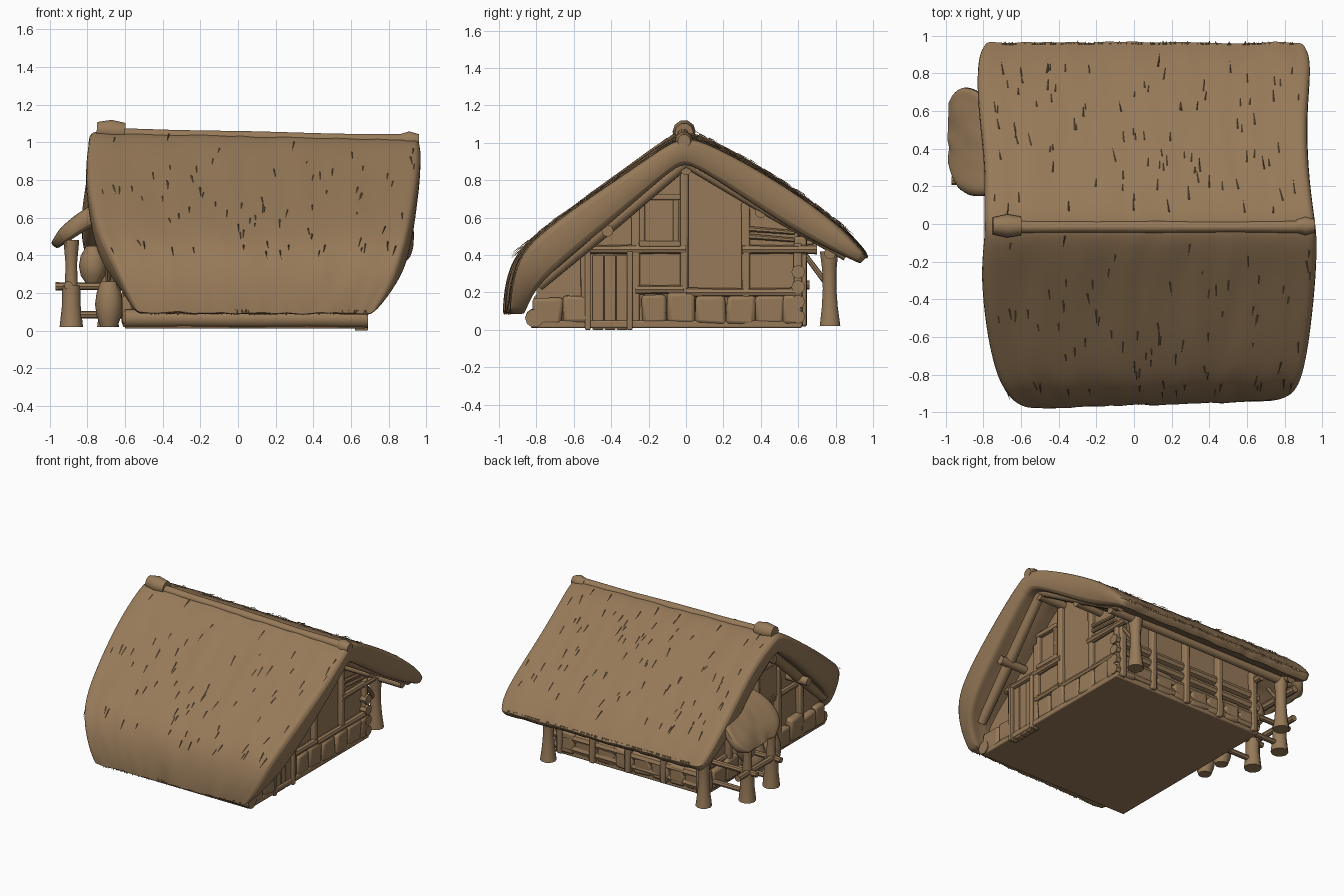
import bpy, bmesh, math, random
from mathutils import Vector

if "Cube" in bpy.data.objects:
    bpy.data.objects.remove(bpy.data.objects["Cube"])

random.seed(4)
R = random.uniform
brown = bpy.data.materials.new("weathered brown")
brown.diffuse_color = (0.31, 0.195, 0.10, 1)
brown.use_nodes = True
brown.node_tree.nodes["Principled BSDF"].inputs["Base Color"].default_value = brown.diffuse_color


def finish(name, bm, subsurf=0, bevel=0):
    bmesh.ops.recalc_face_normals(bm, faces=bm.faces)
    me = bpy.data.meshes.new(name)
    bm.to_mesh(me)
    bm.free()
    ob = bpy.data.objects.new(name, me)
    bpy.context.collection.objects.link(ob)
    me.materials.append(brown)
    if bevel:
        m = ob.modifiers.new("bevel", 'BEVEL')
        m.width, m.segments = bevel, 2
    if subsurf:
        m = ob.modifiers.new("smooth", 'SUBSURF')
        m.levels = m.render_levels = subsurf
    bpy.context.view_layer.objects.active = ob
    for o in bpy.context.selected_objects:
        o.select_set(False)
    ob.select_set(True)
    bpy.ops.object.shade_smooth_by_angle(angle=math.radians(40))
    return ob


def box(name, lo, hi, bevel=0.01, wobble=0.0):
    bm = bmesh.new()
    bmesh.ops.create_cube(bm, size=1)
    for v in bm.verts:
        v.co = Vector([(a + b) / 2 + c * (b - a) + R(-wobble, wobble)
                       for a, b, c in zip(lo, hi, v.co)])
    return finish(name, bm, bevel=bevel)


def pole(name, p, q, radii, sides=10):
    """Round timber from p to q, radii spaced evenly along it."""
    p, q = Vector(p), Vector(q)
    rot = (q - p).to_track_quat('Z', 'Y')
    bm = bmesh.new()
    rings = []
    for i, r in enumerate(radii):
        c = p.lerp(q, i / (len(radii) - 1))
        rings.append([bm.verts.new(c + rot @ Vector((r * math.cos(t), r * math.sin(t), 0)))
                      for t in [2 * math.pi * k / sides for k in range(sides)]])
    for a, b in zip(rings, rings[1:]):
        for k in range(sides):
            bm.faces.new((a[k], a[k - 1], b[k - 1], b[k]))
    bm.faces.new(rings[0])
    bm.faces.new(rings[-1])
    return finish(name, bm)


def slab(name, stations, place, n, rough):
    """Thick thatch: each station is (outer a, outer z, inner a, inner z, low end, high end)."""
    bm = bmesh.new()
    top, low = [], []
    for oa, oz, ia, iz, lo, hi in stations:
        t, l = [], []
        for k in range(n + 1):
            u = lo + (hi - lo) * k / n
            for row, a, z, x in ((t, oa, oz, u), (l, ia, iz, u * 0.985)):
                row.append(bm.verts.new(Vector(place(a, z, x)) + Vector([R(-rough, rough) for _ in range(3)])))
        top.append(t)
        low.append(l)
    for i in range(len(stations) - 1):
        for k in range(n):
            bm.faces.new((top[i][k], top[i][k + 1], top[i + 1][k + 1], top[i + 1][k]))
            bm.faces.new((low[i][k], low[i + 1][k], low[i + 1][k + 1], low[i][k + 1]))
        for k in (0, n):
            bm.faces.new((top[i][k], top[i + 1][k], low[i + 1][k], low[i][k]))
    for i in (0, -1):
        for k in range(n):
            bm.faces.new((top[i][k], top[i][k + 1], low[i][k + 1], low[i][k]))
    # keep the cut eaves a little crisp, leave the gable ends rounded
    crease = bm.edges.layers.float.new("crease_edge")
    rims = [set(r) for g in (top, low) for r in (g[0], g[-1])]
    for e in bm.edges:
        if any(e.verts[0] in r and e.verts[1] in r for r in rims):
            e[crease] = 0.5
    return finish(name, bm, subsurf=2)


# Main thatched roof: long front slope to the ground, shorter back slope
ROOF = [(-0.965, 0.09, -0.88, 0.09, -0.55, 0.73), (-0.955, 0.25, -0.82, 0.20, -0.63, 0.83),
        (-0.895, 0.42, -0.75, 0.28, -0.705, 0.89), (-0.75, 0.55, -0.65, 0.37, -0.765, 0.92),
        (-0.50, 0.725, -0.45, 0.54, -0.80, 0.955), (-0.25, 0.90, -0.22, 0.74, -0.82, 0.98),
        (-0.06, 1.04, -0.04, 0.90, -0.80, 0.98), (0.04, 1.05, 0.03, 0.90, -0.80, 0.965),
        (0.30, 0.92, 0.28, 0.74, -0.80, 0.93), (0.60, 0.733, 0.58, 0.53, -0.83, 0.925),
        (0.85, 0.543, 0.83, 0.41, -0.845, 0.95), (0.97, 0.40, 0.93, 0.36, -0.81, 0.92)]


def roof_place(a, z, x):
    front = max(0, -a - 0.8) / 0.2
    return (x, a + front * 0.035 * x, z - 0.02 * x * max(0, z))


slab("thatch_roof", ROOF, roof_place, 30, 0.007)

# Loose straw lying on the slopes and hanging at the eaves
bm = bmesh.new()


def straw(p, d, side, length, w):
    up = d.cross(side).normalized()
    if up.z < 0:
        up = -up
    tip = p + d * length + up * R(0.0, 0.008)
    a, b = bm.verts.new(p - side * w), bm.verts.new(p + side * w)
    c, e = bm.verts.new(p + up * w * 1.2), bm.verts.new(tip)
    for f in ((a, b, c), (a, c, e), (c, b, e), (b, a, e)):
        bm.faces.new(f)


def roof_point(i, f, g):
    s, t = ROOF[i], ROOF[i + 1]
    v = [a + (b - a) * f for a, b in zip(s, t)]
    return Vector(roof_place(v[0], v[1], v[4] + (v[5] - v[4]) * g))


for k in range(170):
    i = random.choice([2, 3, 4, 5, 7, 8, 8, 9, 9])
    g, f = R(0.02, 0.98), R(0, 1)
    d = (roof_point(i, 1, g) - roof_point(i, 0, g)).normalized()
    d = d if d.z < 0 else -d
    d = (d + Vector((R(-0.15, 0.15), 0, 0))).normalized()
    straw(roof_point(i, f, g), d, Vector((1, 0, 0)), R(0.04, 0.09), R(0.003, 0.005))
for k in range(110):
    g = R(0.04, 0.96)
    straw(roof_point(10, 0.93, g) + Vector((0, -0.015, 0)), Vector((R(-.3, .3), 0.5, -0.6)),
          Vector((1, 0, 0)), R(0.02, 0.045), 0.013)
    straw(roof_point(0, 0.10, g) + Vector((0, 0.018, 0)), Vector((R(-.3, .3), -0.3, -0.8)),
          Vector((1, 0, 0)), R(0.015, 0.035), 0.013)
finish("loose_straw", bm)

# Ridge roll with bundled ends
pole("ridge_roll", (-0.74, -0.015, 1.045), (0.94, -0.015, 1.01), (0.035, 0.03, 0.032, 0.028, 0.035))
pole("ridge_bundle_left", (-0.75, -0.01, 1.065), (-0.60, -0.01, 1.055), (0.045, 0.062, 0.05))
pole("ridge_bundle_right", (0.86, -0.01, 1.01), (0.96, -0.01, 1.01), (0.035, 0.05, 0.035))

# Rafters and purlins carrying the overhang
for end, x in (("left", -0.71), ("right", 0.84)):
    pole("front_rafter_" + end, (x * 0.86, -0.79, 0.24), (x, 0, 0.90), (0.035, 0.04, 0.035))
    pole("back_rafter_" + end, (x, 0.86, 0.40), (x, 0, 0.90), (0.035, 0.04, 0.035))
for y, z in ((-0.42, 0.53), (0.0, 0.86), (0.40, 0.63)):
    pole("purlin", (-0.75, y, z), (0.86, y, z), (0.032, 0.03, 0.032))

# House body: gabled prism under the roof
bm = bmesh.new()
prof = [(-0.80, 0.01), (-0.80, 0.24), (-0.03, 0.90), (0.03, 0.90), (0.60, 0.54), (0.60, 0.01)]
f = bm.faces.new([bm.verts.new((-0.57, y, z)) for y, z in prof])
ext = bmesh.ops.extrude_face_region(bm, geom=[f])
bmesh.ops.translate(bm, vec=(1.21, 0, 0), verts=[v for v in ext["geom"] if isinstance(v, bmesh.types.BMVert)])
finish("house_walls", bm)
box("foundation", (-0.60, -0.83, 0.01), (0.68, 0.62, 0.05), 0.008)

# Rough stones along the base of both gables and the back wall
for x in (-0.585, 0.655):
    y = -0.82
    while y < 0.56:
        w = R(0.10, 0.17)
        if not (x > 0 and -0.58 < y < -0.30):
            box("base_stone", (x - 0.03, y, 0.03), (x + 0.03, min(y + w, 0.62), R(0.17, 0.21)), 0.02, 0.008)
        y += w
x = -0.58
while x < 0.6:
    w = R(0.12, 0.2)
    box("back_stone", (x, 0.57, 0.03), (min(x + w, 0.68), 0.63, R(0.16, 0.2)), 0.02, 0.008)
    x += w

# Sill log under the front eave
pole("front_sill_log", (-0.60, -0.81, 0.065), (0.69, -0.81, 0.062), (0.05, 0.047, 0.05, 0.046, 0.05))

# Gable timber framing, same on both ends
for x, s in ((0.65, "right"), (-0.58, "left")):
    for y, top in ((-0.54, 0.44), (-0.27, 0.66), (-0.01, 0.86), (0.32, 0.68), (0.60, 0.46)):
        box("gable_post_" + s, (x - 0.03, y - 0.022, 0.02), (x + 0.025, y + 0.022, top), 0.01, 0.004)
    for y0, y1, z in ((-0.60, -0.27, 0.43), (-0.27, 0.0, 0.43), (0.30, 0.70, 0.43), (-0.27, -0.01, 0.215), (0.0, 0.62, 0.20)):
        pole("gable_beam_" + s, (x + 0.01, y0, z), (x + 0.01, y1, z), (0.026, 0.022, 0.026), 8)
    # window frame high in the gable
    box("window_pane_" + s, (x - 0.02, -0.24, 0.47), (x, -0.05, 0.70), 0.004)
    for y in (-0.235, -0.055):
        box("window_jamb_" + s, (x - 0.02, y - 0.015, 0.45), (x + 0.03, y + 0.015, 0.72), 0.006)
    for z in (0.46, 0.71):
        box("window_rail_" + s, (x - 0.02, -0.25, z - 0.015), (x + 0.035, -0.03, z + 0.015), 0.006)
    for z in (0.50, 0.54):
        pole("gable_stick_" + s, (x + 0.01, 0.33, z), (x + 0.01, 0.58, z - 0.02), (0.015, 0.012), 7)

# Plank door
for k in range(3):
    y = -0.50 + k * 0.064
    box("door_plank", (0.62, y, 0.0), (0.672, y + 0.06, 0.40), 0.006)
for y in (-0.525, -0.30):
    box("door_jamb", (0.62, y - 0.015, 0.0), (0.69, y + 0.015, 0.42), 0.006)

# Log corner ends at the back wall, and back wall posts
for z in (0.07, 0.15, 0.23, 0.31):
    pole("back_log", (-0.61, 0.60, z), (0.69, 0.60, z), (0.037, 0.033, 0.037), 8)
for x in (-0.56, -0.25, 0.05, 0.35, 0.63):
    box("back_wall_post", (x - 0.025, 0.58, 0.02), (x + 0.025, 0.645, 0.50), 0.01, 0.005)

# Back eave posts with braces and plate beam
for x in (-0.69, 0.63):
    pole("back_eave_post", (x, 0.77, 0.02), (x, 0.765, 0.42), (0.058, 0.045, 0.038, 0.04, 0.052))
    pole("eave_brace", (x, 0.75, 0.25), (x, 0.63, 0.41), (0.016, 0.014), 7)
pole("back_plate_beam", (-0.76, 0.77, 0.41), (0.86, 0.77, 0.41), (0.032, 0.028, 0.032))

# Side porch: small thatch hood tucked under the main roof, posts, rails
PORCH = [(-0.99, 0.46, -0.96, 0.44, 0.30, 0.66), (-0.955, 0.53, -0.93, 0.455, 0.19, 0.73),
         (-0.87, 0.61, -0.86, 0.50, 0.14, 0.74), (-0.78, 0.67, -0.77, 0.56, 0.15, 0.68),
         (-0.62, 0.72, -0.62, 0.62, 0.16, 0.56)]
slab("porch_thatch", PORCH, lambda a, z, y: (a, y, z), 9, 0.008)
for y in (0.23, 0.52):
    pole("porch_post", (-0.885, y, 0.02), (-0.885, y, 0.24), (0.062, 0.05, 0.05))
    pole("porch_upper_post", (-0.885, y, 0.22), (-0.885, y, 0.48), (0.036, 0.03, 0.042))
    pole("porch_rail", (-0.97, y, 0.235), (-0.60, y, 0.235), (0.022, 0.02, 0.022), 8)
    pole("porch_low_rail", (-0.90, y, 0.085), (-0.60, y, 0.085), (0.02, 0.02), 8)
pole("porch_side_rail", (-0.90, 0.18, 0.24), (-0.90, 0.66, 0.24), (0.024, 0.022, 0.024), 8)
pole("porch_plate", (-0.89, 0.20, 0.46), (-0.89, 0.68, 0.46), (0.026, 0.026), 8)

# Barrels by the left gable and a round jar on the porch
for y in (0.13, -0.05):
    pole("barrel", (-0.685, y, 0.02), (-0.685, y, 0.26), (0.045, 0.066, 0.074, 0.066, 0.045), 16)
pole("round_jar", (-0.77, 0.38, 0.24), (-0.77, 0.38, 0.45), (0.03, 0.065, 0.075, 0.065, 0.035), 16)
